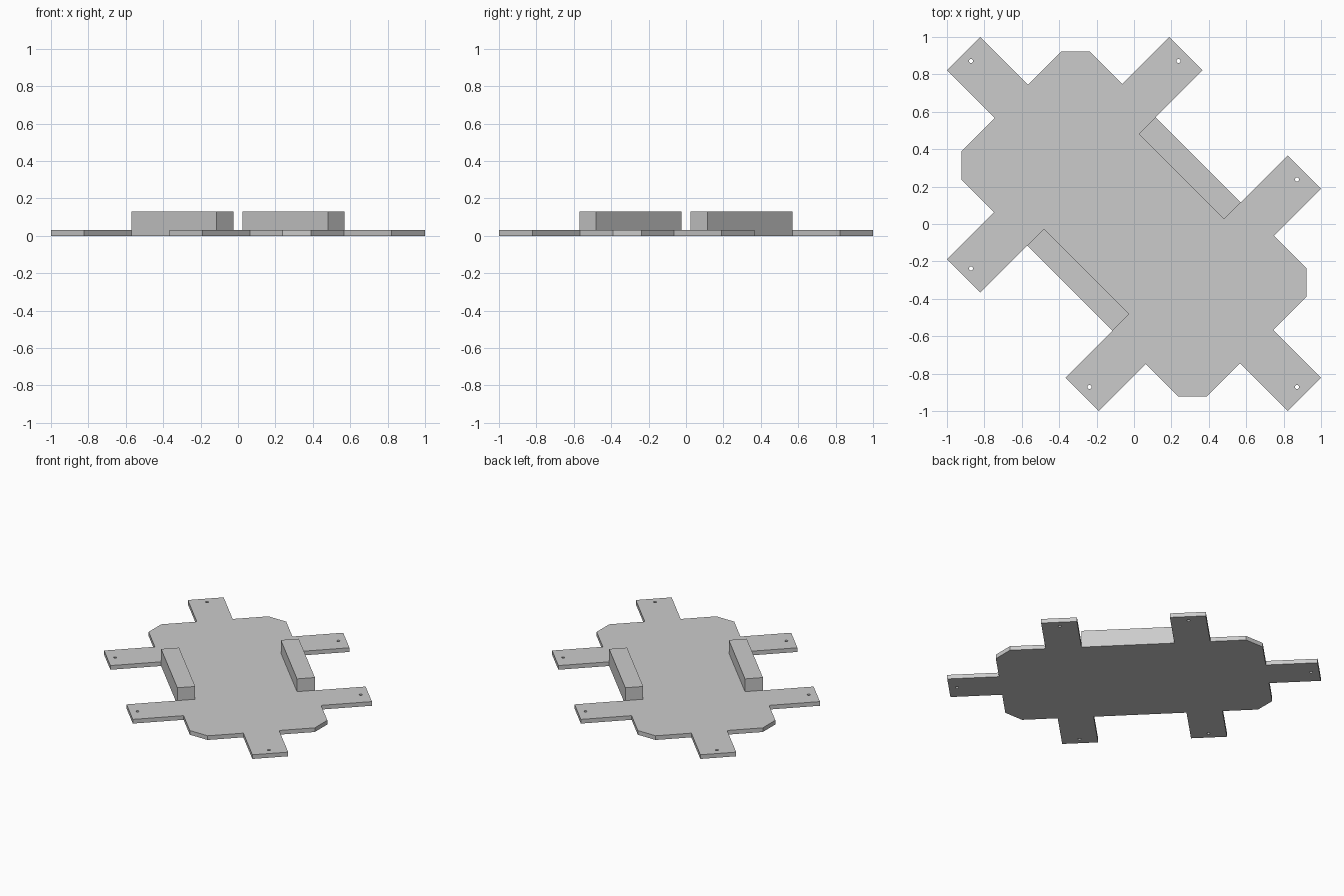
import bpy, math
from mathutils import Matrix

if "Cube" in bpy.data.objects:
    bpy.data.objects.remove(bpy.data.objects["Cube"])

PLATE_T, BAR_TOP = 0.032, 0.13
TURN = Matrix.Rotation(math.radians(-45), 4, 'Z')

grey = bpy.data.materials.new("light_grey")
grey.diffuse_color = (0.6, 0.6, 0.6, 1)
grey.use_nodes = True
grey.node_tree.nodes["Principled BSDF"].inputs["Base Color"].default_value = grey.diffuse_color

# Quarter outline of the plate: end arm, chamfered corner, side arm
quarter = [(1.288, 0.126), (0.928, 0.126), (0.928, 0.377), (0.821, 0.484),
           (0.573, 0.484), (0.573, 0.841), (0.323, 0.841), (0.323, 0.484)]
half = quarter + [(-x, y) for x, y in reversed(quarter)]
outline = half + [(x, -y) for x, y in reversed(half)]


def circle(cx, cy, r=0.011, n=16):
    return [(cx + r * math.cos(2 * math.pi * i / n),
             cy + r * math.sin(2 * math.pi * i / n)) for i in range(n)]


# Screw holes near the tip of every arm
holes = [circle(s * 1.232, 0) for s in (-1, 1)]
holes += [circle(sx * 0.448, sy * 0.785) for sx in (-1, 1) for sy in (-1, 1)]

# Base plate: filled flat curve with holes, given thickness
curve = bpy.data.curves.new("base_plate", 'CURVE')
curve.dimensions = '2D'
curve.fill_mode = 'BOTH'
curve.extrude = PLATE_T / 2
for pts in [outline] + holes:
    spline = curve.splines.new('POLY')
    spline.points.add(len(pts) - 1)
    for p, (x, y) in zip(spline.points, pts):
        p.co = (x, y, 0, 1)
    spline.use_cyclic_u = True
curve.materials.append(grey)
plate = bpy.data.objects.new("base_plate", curve)
bpy.context.collection.objects.link(plate)
plate.matrix_world = TURN @ Matrix.Translation((0, 0, PLATE_T / 2))
bpy.context.view_layer.objects.active = plate
plate.select_set(True)
bpy.ops.object.convert(target='MESH')
for f in bpy.context.object.data.polygons:
    f.use_smooth = False

# Two raised bars flush with the long edges
for name, s in (("front_bar", -1), ("back_bar", 1)):
    bpy.ops.mesh.primitive_cube_add(size=1)
    bar = bpy.context.object
    bar.name = name
    bar.data.materials.append(grey)
    bar.matrix_world = (TURN
                        @ Matrix.Translation((0, s * 0.421, (PLATE_T + BAR_TOP) / 2))
                        @ Matrix.Diagonal((0.646, 0.126, BAR_TOP - PLATE_T, 1)))
